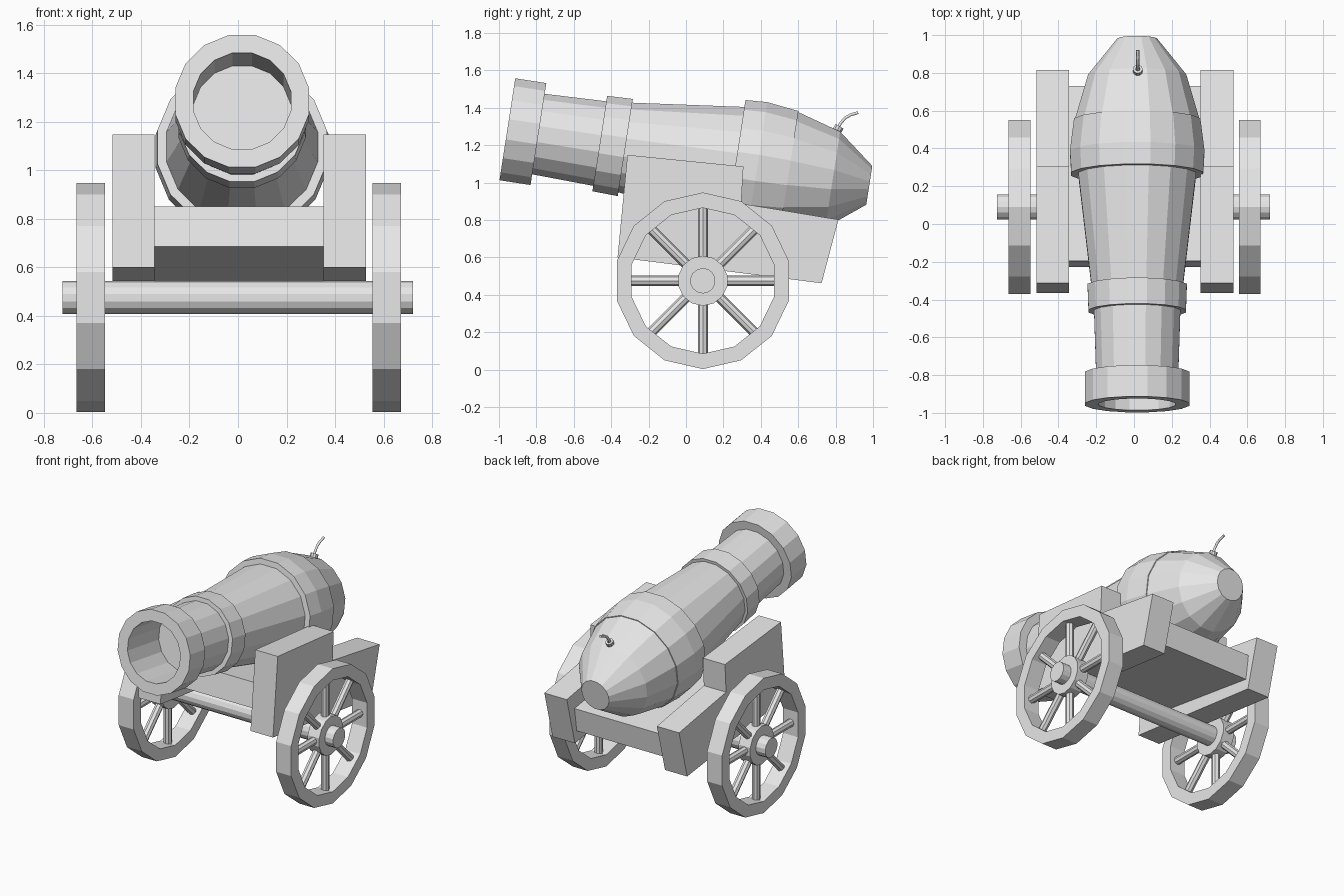
import bpy
import bmesh
from math import sin, cos, pi, tau, radians
from mathutils import Vector

default_cube = bpy.data.objects.get("Cube")
if default_cube:
    bpy.data.objects.remove(default_cube)

grey = bpy.data.materials.new("plain_grey")
grey.use_nodes = True
colour = (0.8, 0.8, 0.8, 1)
grey.diffuse_color = colour
grey.node_tree.nodes["Principled BSDF"].inputs["Base Color"].default_value = colour


def finish(name, bm):
    """Turn a bmesh into a flat shaded object."""
    bmesh.ops.remove_doubles(bm, verts=bm.verts, dist=1e-5)
    bmesh.ops.recalc_face_normals(bm, faces=bm.faces)
    mesh = bpy.data.meshes.new(name)
    bm.to_mesh(mesh)
    bm.free()
    mesh.materials.append(grey)
    obj = bpy.data.objects.new(name, mesh)
    bpy.context.scene.collection.objects.link(obj)
    return obj


def lathe(name, profile, sides, origin, axis, phase=0.0, closed=False):
    """Spin (radius, distance) points around an axis."""
    bm = bmesh.new()
    axis = Vector(axis).normalized()
    ref = Vector((1, 0, 0)) if abs(axis.x) < 0.5 else Vector((0, 0, 1))
    u = (ref - axis * ref.dot(axis)).normalized()
    v = axis.cross(u)
    rings = []
    for radius, dist in profile:
        centre = Vector(origin) + axis * dist
        if radius == 0:
            rings.append([bm.verts.new(centre)] * sides)
            continue
        angles = [phase + tau * i / sides for i in range(sides)]
        rings.append([bm.verts.new(centre + (u * cos(a) + v * sin(a)) * radius) for a in angles])
    pairs = list(zip(rings, rings[1:]))
    if closed:
        pairs.append((rings[-1], rings[0]))
    for a, b in pairs:
        for i in range(sides):
            j = (i + 1) % sides
            bm.faces.new(dict.fromkeys((a[i], a[j], b[j], b[i])))
    return finish(name, bm)


def rod(name, radius, start, end, sides):
    """Closed cylinder between two points."""
    start, end = Vector(start), Vector(end)
    length = (end - start).length
    return lathe(name, [(0, 0), (radius, 0), (radius, length), (0, length)],
                 sides, start, end - start)


def slab(name, outline, x0, x1):
    """Extrude a (y, z) outline across x."""
    bm = bmesh.new()
    face = bm.faces.new([bm.verts.new((x0, y, z)) for y, z in outline])
    moved = bmesh.ops.extrude_face_region(bm, geom=[face])["geom"]
    verts = [g for g in moved if isinstance(g, bmesh.types.BMVert)]
    bmesh.ops.translate(bm, verts=verts, vec=(x1 - x0, 0, 0))
    return finish(name, bm)


# Barrel with hollow muzzle, neck, body and tapered breech
SIDES = 16
muzzle = Vector((0.017, -0.955, 1.285))
bore_axis = Vector((0, 0.988, -0.153))
barrel_profile = [
    (0, 0.35), (0.205, 0.35), (0.205, 0), (0.281, 0), (0.281, 0.168),
    (0.222, 0.168), (0.233, 0.5), (0.247, 0.636), (0.318, 1.234),
    (0.335, 1.523), (0.265, 1.76), (0.107, 1.958), (0, 1.958),
]
lathe("barrel", barrel_profile, SIDES, muzzle, bore_axis, pi / SIDES)

# Raised bands around the barrel
bands = {
    "front_band": [(0.2, 0.5), (0.263, 0.5), (0.268, 0.638), (0.2, 0.638)],
    "breech_band": [(0.28, 1.234), (0.356, 1.234), (0.363, 1.351),
                    (0.341, 1.523), (0.28, 1.523)],
}
for name, profile in bands.items():
    lathe(name, profile, SIDES, muzzle, bore_axis, pi / SIDES, closed=True)

# Fuse: touch hole collar and bent cord
lathe("fuse_collar", [(0.012, -0.02), (0.026, -0.02), (0.026, 0.018), (0.012, 0.018)],
      10, (0.02, 0.812, 1.285), (0, 0.5, 0.87), closed=True)
cord = bpy.data.curves.new("fuse", "CURVE")
cord.dimensions = "3D"
cord.bevel_depth = 0.009
cord.bevel_resolution = 1
cord.use_fill_caps = True
spline = cord.splines.new("POLY")
path = [(0.8, 1.26), (0.825, 1.315), (0.85, 1.345), (0.88, 1.362), (0.92, 1.374)]
spline.points.add(len(path) - 1)
for point, (y, z) in zip(spline.points, path):
    point.co = (0.02, y, z, 1)
cord.materials.append(grey)
bpy.context.scene.collection.objects.link(bpy.data.objects.new("fuse", cord))

# Carriage: stepped cheeks joined by a sloping bed
cheek = [(-0.313, 1.148), (0.307, 1.086), (0.295, 0.888),
         (0.815, 0.802), (0.725, 0.462), (-0.366, 0.6)]
bed = [(-0.195, 0.85), (0.73, 0.707), (0.705, 0.541), (-0.228, 0.685)]
slab("left_cheek", cheek, 0.353, 0.527)
slab("right_cheek", cheek, -0.517, -0.345)
slab("bed", bed, -0.345, 0.353)

# Axle and wheels
AXLE_Y, AXLE_Z = 0.09, 0.475
rod("axle", 0.068, (-0.724, AXLE_Y, AXLE_Z), (0.721, AXLE_Y, AXLE_Z), 14)

for side, x in (("left", 0.613), ("right", -0.607)):
    centre = Vector((x, AXLE_Y, AXLE_Z))
    rim = [(0.39, -0.058), (0.472, -0.058), (0.472, 0.058), (0.39, 0.058)]
    lathe(side + "_wheel_rim", rim, 14, centre, (1, 0, 0), closed=True)
    hub = [(0, -0.045), (0.134, -0.045), (0.134, 0.045), (0, 0.045)]
    lathe(side + "_wheel_hub", hub, 14, centre, (1, 0, 0))
    for i in range(8):
        out = Vector((0, cos(radians(45 * i)), sin(radians(45 * i))))
        rod(f"{side}_spoke_{i + 1}", 0.027, centre + out * 0.1, centre + out * 0.4, 8)
